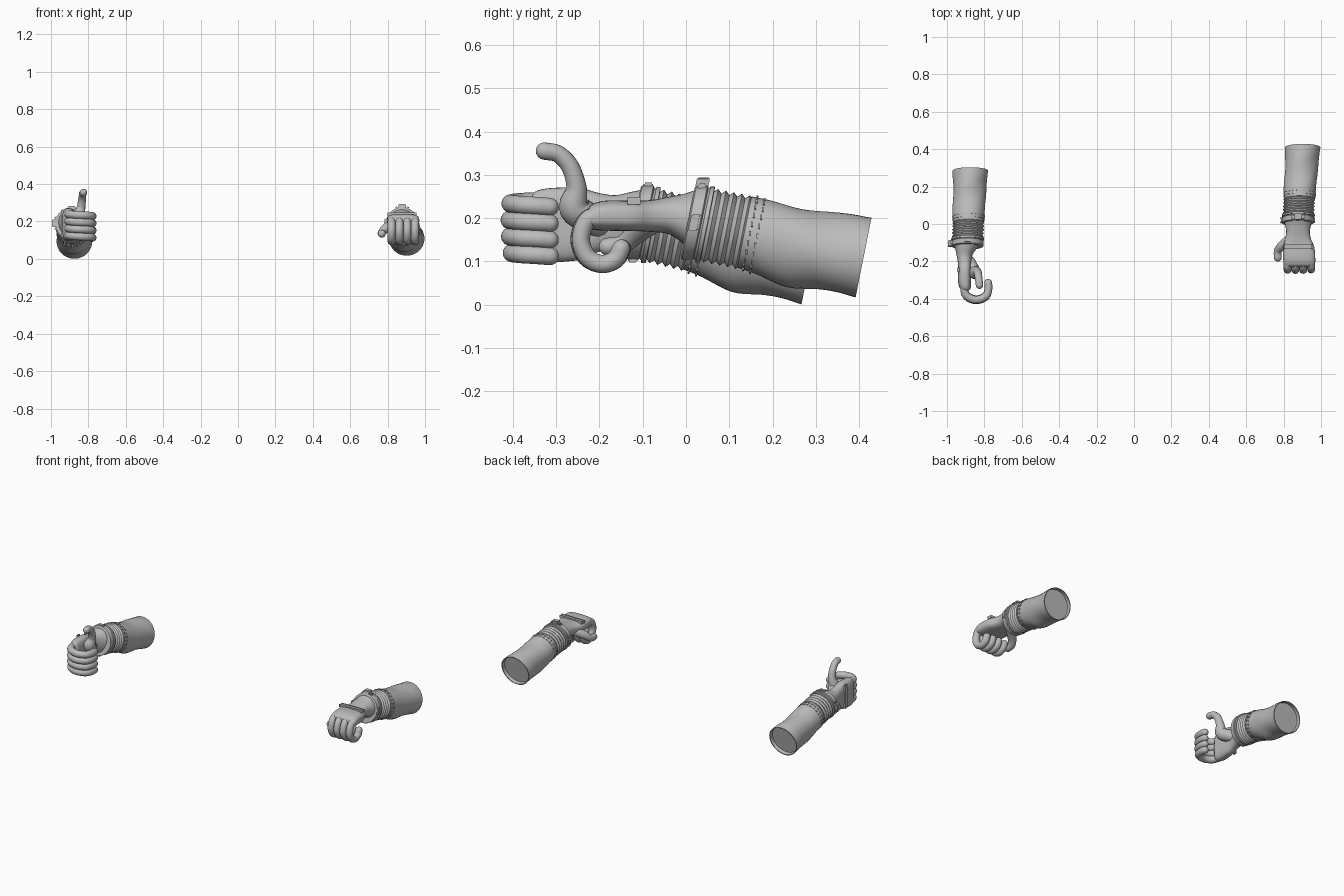
import bpy, bmesh, math
from mathutils import Vector

cube = bpy.data.objects.get("Cube")
if cube:
    bpy.data.objects.remove(cube, do_unlink=True)

grey = bpy.data.materials.new("plain_grey")
grey.use_nodes = True
GREY = (0.5, 0.5, 0.5, 1)
grey.diffuse_color = GREY
grey.node_tree.nodes["Principled BSDF"].inputs["Base Color"].default_value = GREY

TILT = 0.2   # lean of the forearm rings
SEG = 40


def finish(name, bm, angle=40):
    bmesh.ops.recalc_face_normals(bm, faces=bm.faces)
    mesh = bpy.data.meshes.new(name)
    bm.to_mesh(mesh)
    bm.free()
    mesh.materials.append(grey)
    ob = bpy.data.objects.new(name, mesh)
    bpy.context.collection.objects.link(ob)
    bpy.ops.object.select_all(action='DESELECT')
    ob.select_set(True)
    bpy.context.view_layer.objects.active = ob
    bpy.ops.object.shade_smooth_by_angle(angle=math.radians(angle))
    return ob


def loft(name, rings, angle=40):
    """Skin closed rings of points and cap both ends."""
    bm = bmesh.new()
    rows = [[bm.verts.new(p) for p in ring] for ring in rings]
    n = len(rows[0])
    for a, b in zip(rows, rows[1:]):
        for i in range(n):
            j = (i + 1) % n
            bm.faces.new((a[i], a[j], b[j], b[i]))
    bm.faces.new(rows[0])
    bm.faces.new(rows[-1])
    return finish(name, bm, angle)


def spline(pts, steps=6):
    """Catmull-Rom samples through points of any size."""
    pts = [Vector(p) for p in pts]
    ext = [pts[0] * 2 - pts[1]] + pts + [pts[-1] * 2 - pts[-2]]
    out = []
    for a, b, c, d in zip(ext, ext[1:], ext[2:], ext[3:]):
        for s in range(steps):
            t = s / steps
            out.append(0.5 * (2 * b + (c - a) * t + (2 * a - 5 * b + 4 * c - d) * t * t
                              + (3 * b - a - 3 * c + d) * t ** 3))
    return out + [pts[-1]]


def tube(name, pts, radii, seg=16):
    """Round-ended tube with a radius at each point."""
    path = spline(pts)
    rad = [v[0] for v in spline([(r, 0) for r in radii])]
    tans = [(path[min(i + 1, len(path) - 1)] - path[max(i - 1, 0)]).normalized()
            for i in range(len(path))]
    stations = list(zip(path, tans, rad))
    caps = [math.radians(a) for a in (20, 40, 60, 75, 86)]
    head = [(path[0] - tans[0] * rad[0] * math.sin(a), tans[0], rad[0] * math.cos(a))
            for a in reversed(caps)]
    tail = [(path[-1] + tans[-1] * rad[-1] * math.sin(a), tans[-1], rad[-1] * math.cos(a))
            for a in caps]
    rings, side, last = [], tans[0].orthogonal().normalized(), tans[0]
    for p, t, r in head + stations + tail:
        side = last.rotation_difference(t) @ side
        last, up = t, t.cross(side)
        rings.append([p + r * (side * math.cos(k) + up * math.sin(k))
                      for k in (2 * math.pi * i / seg for i in range(seg))])
    return loft(name, rings, 60)


def add_box(bm, place, centre, size):
    """Box in a local frame that is mapped to the world by place()."""
    made = bmesh.ops.create_cube(bm, size=1)["verts"]
    for v in made:
        v.co = place(*(c + s * k for c, s, k in zip(centre, size, v.co)))


def build_arm(side, origin, U, W, drift, drop, fingers, spread, shift, thumb, thumb_r):
    origin, U, W, V = Vector(origin), Vector(U), Vector(W), Vector((0, -1, 0))

    def P(u, v, w):   # u to the thumb, v to the fingertips, w to the back of the hand
        return origin + U * u + V * v + W * w

    def leaned(u, v, w):
        p = P(u, v, w)
        return p + Vector((0, (p.z - origin.z) * TILT, 0))

    def ring(t, cz, rx, rz, wave=0.0):
        pts = []
        for i in range(SEG):
            a = 2 * math.pi * i / SEG
            k = 1 + wave * math.sin(3 * a + t * 28)
            z = rz * k * math.sin(a)
            pts.append(origin + Vector((drift * t / 0.39 + rx * k * math.cos(a),
                                        t + z * TILT, cz * drop + z)))
        return pts

    # Sleeve with a recessed end
    prof = spline([(0.115, -0.022, 0.083, 0.082), (0.16, -0.035, 0.086, 0.085),
                   (0.23, -0.057, 0.087, 0.09), (0.3, -0.066, 0.088, 0.089),
                   (0.35, -0.073, 0.092, 0.09), (0.39, -0.081, 0.095, 0.092)], 5)
    rings = [ring(*p, 0.025 * math.sin(math.pi * i / (len(prof) - 1)))
             for i, p in enumerate(prof)]
    rings += [ring(0.39, -0.081, 0.09, 0.087), ring(0.37, -0.077, 0.088, 0.085)]
    loft(side + "_sleeve", rings)

    # Stitches round the cuff
    bm = bmesh.new()
    for t in (0.128, 0.145):
        r = 0.085
        for i in range(24):
            a = 2 * math.pi * i / 24
            def on_ring(x, y, z, a=a, t=t):
                h = r * math.sin(a)
                base = Vector((drift * t / 0.39 + r * math.cos(a), t + h * TILT,
                               (t - 0.045) * -0.31 * drop + h))
                return (origin + base + Vector((-math.sin(a), 0, math.cos(a))) * x
                        + Vector((0, y, 0)) + Vector((math.cos(a), 0, math.sin(a))) * z)
            add_box(bm, on_ring, (0, 0, 0), (0.012, 0.004, 0.006))
    finish(side + "_cuff_stitches", bm)

    # Bellows between cuff and strap
    rings = []
    for i in range(13):
        t = 0.01 + 0.11 * i / 12
        bump = 0.006 if i % 2 else -0.003
        rings.append(ring(t, -0.2 * t, 0.079 + bump, 0.079 + bump))
    loft(side + "_wrist_bellows", rings, 25)

    # Wrist strap, its rim, buckle and lugs
    for name, t, half, r in (("wrist_strap", 0.0, 0.016, 0.086), ("strap_rim", 0.024, 0.006, 0.088)):
        steps = ((-1, -0.005), (-0.8, 0), (0.8, 0), (1, -0.005))
        loft(side + "_" + name, [ring(t + half * k, -0.2 * t, r + d, r + d) for k, d in steps], 25)
    bm = bmesh.new()
    add_box(bm, leaned, (0, 0, 0.092), (0.04, 0.03, 0.024))
    add_box(bm, leaned, (0.03, 0, 0.084), (0.012, 0.02, 0.012))
    add_box(bm, leaned, (-0.03, 0, 0.084), (0.012, 0.02, 0.012))
    for s in (-1, 1):
        add_box(bm, leaned, (s * 0.087, 0, 0), (0.01, 0.022, 0.04))
    bmesh.ops.bevel(bm, geom=bm.edges[:], offset=0.003, segments=2, affect='EDGES')
    finish(side + "_strap_buckle", bm)

    # Palm, flattened from the wrist to the knuckles
    palm = spline([(-0.005, 0, 0.0, 0.076, 0.076), (0.025, 0, 0.008, 0.07, 0.058),
                   (0.06, 0, 0.016, 0.063, 0.043), (0.1, 0, 0.015, 0.069, 0.037),
                   (0.14, -0.003, 0.015, 0.083, 0.035), (0.2, -0.006, 0.016, 0.086, 0.035),
                   (0.235, -0.008, 0.013, 0.083, 0.03), (0.25, -0.008, 0.01, 0.074, 0.018)], 4)
    rings = []
    for v, cu, cw, hu, hw in palm:
        e = 1 - 0.35 * min(max(v / 0.15, 0), 1)
        row = []
        for i in range(SEG):
            c, s = math.cos(2 * math.pi * i / SEG), math.sin(2 * math.pi * i / SEG)
            row.append(P(cu + hu * math.copysign(abs(c) ** e, c), v,
                         cw + hw * math.copysign(abs(s) ** e, s)))
        rings.append(row)
    loft(side + "_palm", rings, 50)

    # Bar across the back of the hand
    bm = bmesh.new()
    add_box(bm, P, (0, 0.14, 0.05), (0.15, 0.024, 0.012))
    bmesh.ops.bevel(bm, geom=bm.edges[:], offset=0.003, segments=2, affect='EDGES')
    finish(side + "_hand_bar", bm)

    # Four curled fingers
    names = ("index", "middle", "ring", "little")
    for i, (label, reach) in enumerate(zip(names, (0.98, 1.0, 0.99, 0.95))):
        u = (1.5 - i) * spread
        last = len(fingers) - 1
        pts = [P(u - 0.007 + shift * k / last, 0.2 + (v - 0.2) * reach, w)
               for k, (v, w) in enumerate(fingers)]
        tube(side + "_" + label + "_finger", pts, [0.021] * len(pts))

    # Thumb
    tube(side + "_thumb", [P(*p) for p in thumb], thumb_r)


# Fist with the back of the hand up
build_arm("left", (0.877, 0.02, 0.19), (-1, 0, 0), (0, 0, 1), 0.025, 1.0,
          [(0.21, 0.02), (0.25, 0.005), (0.266, -0.04), (0.25, -0.08),
           (0.215, -0.096), (0.182, -0.085), (0.168, -0.06)], 0.042, 0.0,
          [(0.04, 0.1, 0.0), (0.085, 0.135, -0.025), (0.108, 0.165, -0.05), (0.108, 0.2, -0.056)],
          [0.028, 0.025, 0.021, 0.021])

# Raised thumb with the back of the hand outward
build_arm("right", (-0.89, -0.105, 0.19), (0, 0, 1), (-1, 0, 0), 0.015, 1.2,
          [(0.21, 0.02), (0.27, 0.012), (0.297, -0.02), (0.301, -0.06),
           (0.28, -0.1), (0.24, -0.112), (0.21, -0.11)], 0.038, -0.014,
          [(0.0, 0.1, -0.01), (0.032, 0.152, -0.035), (0.08, 0.148, -0.05), (0.128, 0.162, -0.056),
           (0.158, 0.19, -0.06), (0.165, 0.222, -0.064)],
          [0.034, 0.036, 0.024, 0.021, 0.02, 0.02])
